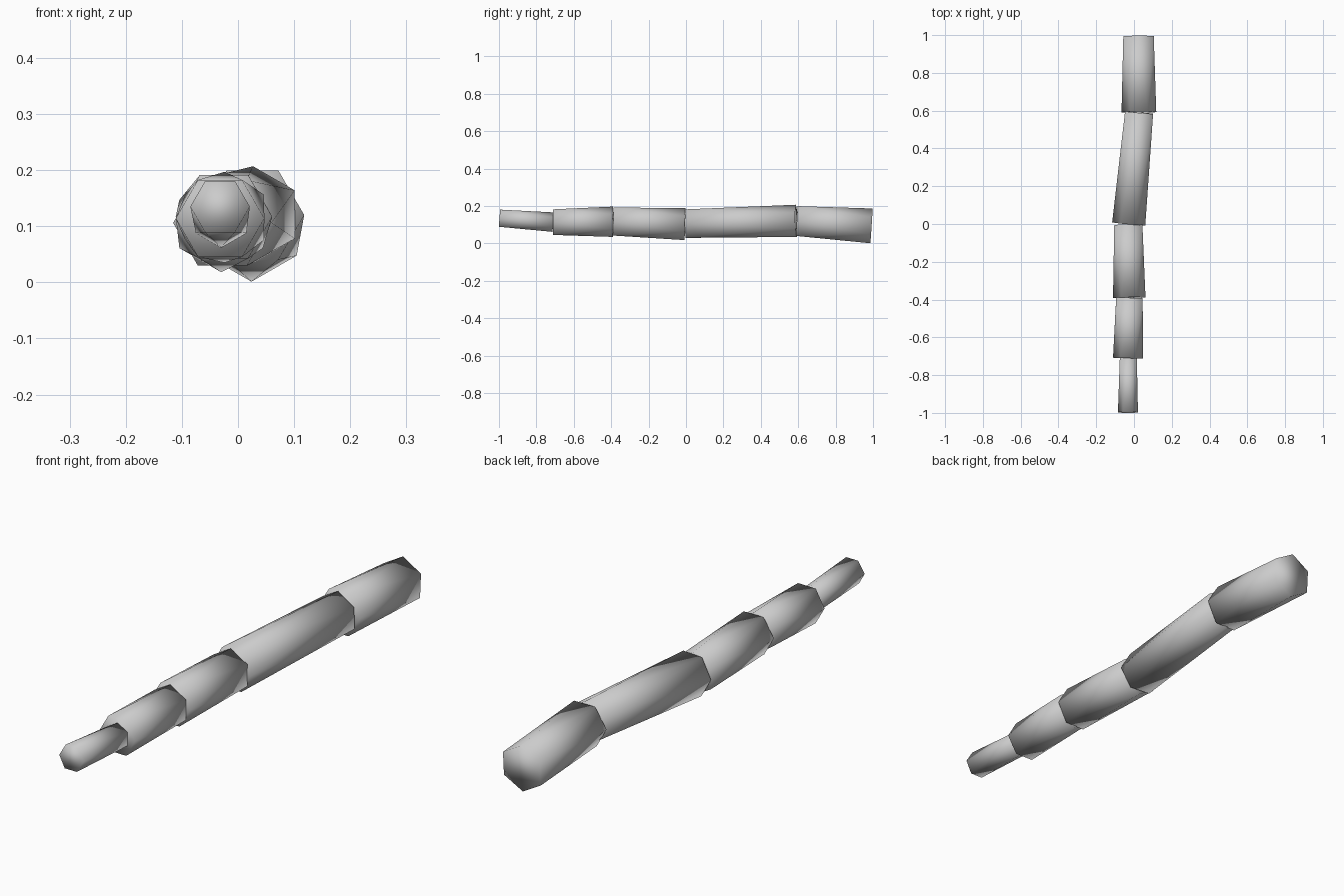
import bpy, bmesh, math
from mathutils import Vector

if "Cube" in bpy.data.objects:
    bpy.data.objects.remove(bpy.data.objects["Cube"])

wood = bpy.data.materials.new("plain_grey")
wood.diffuse_color = (0.6, 0.6, 0.6, 1)
wood.use_nodes = True
wood.node_tree.nodes["Principled BSDF"].inputs["Base Color"].default_value = wood.diffuse_color


def ring(bm, centre, axis, radius, turn):
    """Six-sided ring square to the axis, turned about it in degrees."""
    side = axis.cross(Vector((0, 0, 1))).normalized()
    up = side.cross(axis).normalized()
    angles = [math.radians(turn + 60 * k) for k in range(6)]
    return [bm.verts.new(centre + radius * (side * math.cos(a) + up * math.sin(a)))
            for a in angles]


def segment(name, start, r0, end, r1):
    """Branch piece: flat-topped hexagon in front, half-step turned hexagon behind."""
    start, end = Vector(start), Vector(end)
    axis = (end - start).normalized()
    bm = bmesh.new()
    a = ring(bm, start, axis, r0, 0)
    b = ring(bm, end, axis, r1, 30)
    for k in range(6):
        n = (k + 1) % 6
        bm.faces.new((a[k], a[n], b[k]))
        bm.faces.new((a[n], b[n], b[k]))
    bm.faces.new(a)
    bm.faces.new(b)
    bmesh.ops.recalc_face_normals(bm, faces=bm.faces)
    for f in bm.faces:
        f.smooth = True
    mesh = bpy.data.meshes.new(name)
    bm.to_mesh(mesh)
    bm.free()
    mesh.materials.append(wood)
    bpy.context.collection.objects.link(bpy.data.objects.new(name, mesh))


# Stepped branch pieces, thin tip at the front to thick butt at the back
segment("branch_tip", (-0.032, -0.997, 0.135), 0.053, (-0.030, -0.71, 0.114), 0.052)
segment("branch_upper", (-0.032, -0.71, 0.114), 0.079, (-0.024, -0.39, 0.116), 0.081)
segment("branch_middle", (-0.025, -0.39, 0.117), 0.086, (-0.030, -0.005, 0.104), 0.086)
segment("branch_lower", (-0.028, 0.0, 0.106), 0.088, (0.027, 0.59, 0.121), 0.086)
segment("branch_butt", (0.026, 0.592, 0.120), 0.092, (0.024, 0.992, 0.094), 0.093)
